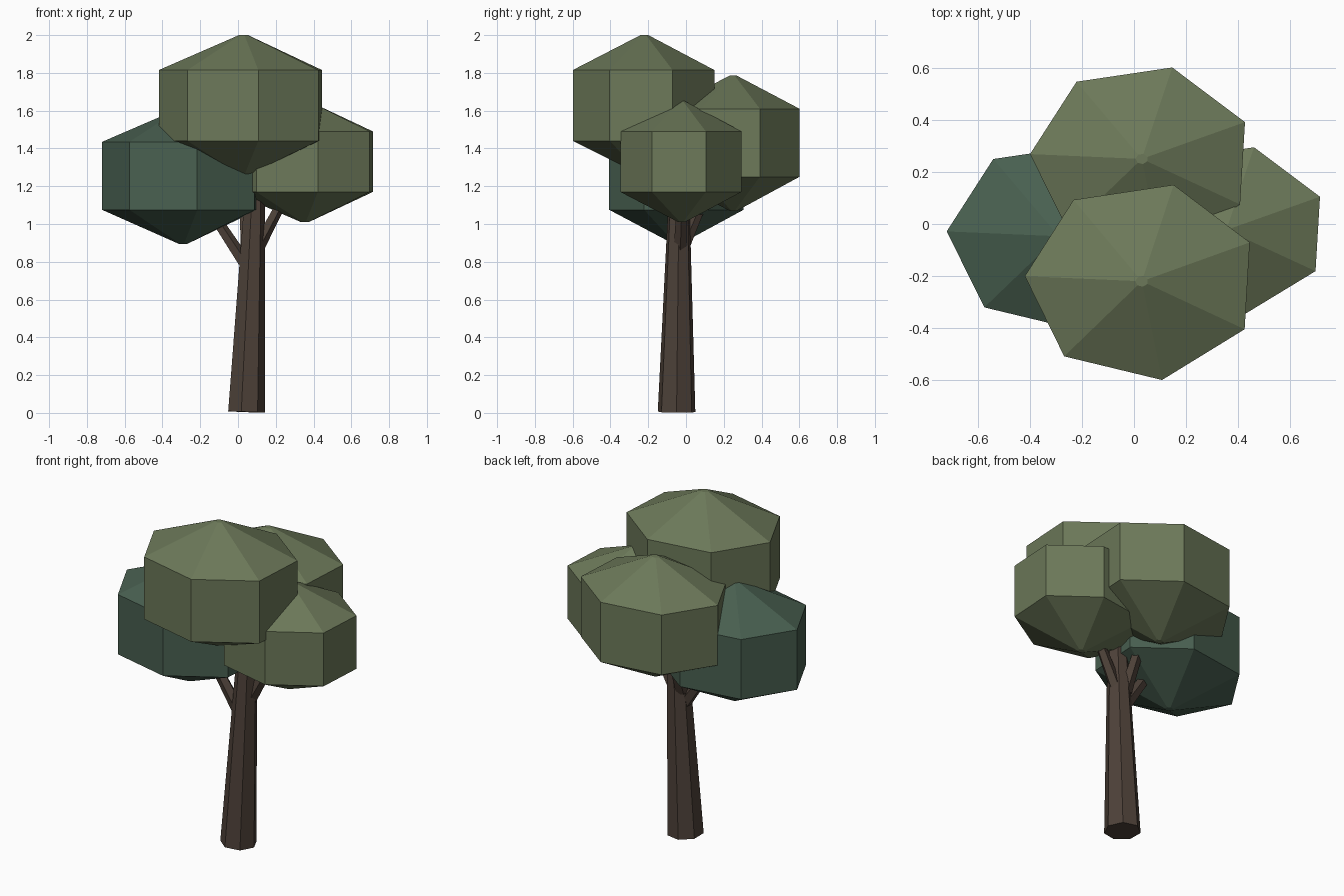
import bpy, bmesh
from math import sin, cos, tau, radians
from mathutils import Vector

if "Cube" in bpy.data.objects:
    bpy.data.objects.remove(bpy.data.objects["Cube"])


def material(name, rgb):
    m = bpy.data.materials.new(name)
    m.diffuse_color = (*rgb, 1)
    m.use_nodes = True
    m.node_tree.nodes["Principled BSDF"].inputs["Base Color"].default_value = m.diffuse_color
    return m


BARK = material("bark", (0.075, 0.053, 0.04))
LEAF = material("leaf_green", (0.15, 0.19, 0.10))
DARK = material("leaf_dark_green", (0.065, 0.115, 0.08))


def loft(name, rings, mat):
    """Skin closed rings of points, bottom to top, with capped ends."""
    bm = bmesh.new()
    loops = [[bm.verts.new(p) for p in ring] for ring in rings]
    n = len(loops[0])
    for a, b in zip(loops, loops[1:]):
        for i in range(n):
            j = (i + 1) % n
            bm.faces.new((a[i], a[j], b[j], b[i]))
    bm.faces.new(loops[0][::-1])
    bm.faces.new(loops[-1])
    bmesh.ops.recalc_face_normals(bm, faces=bm.faces)
    mesh = bpy.data.meshes.new(name)
    bm.to_mesh(mesh)
    bm.free()
    mesh.materials.append(mat)
    ob = bpy.data.objects.new(name, mesh)
    bpy.context.collection.objects.link(ob)
    return ob


def limb(name, start, end, r0, r1, sides):
    """Tapered limb, its ends square to its axis."""
    start, end = Vector(start), Vector(end)
    rot = Vector((0, 0, 1)).rotation_difference(end - start)
    rings = []
    for c, r in ((start, r0), (end, r1)):
        rings.append([c + rot @ Vector((r * cos(tau * i / sides), r * sin(tau * i / sides), 0))
                      for i in range(sides)])
    return loft(name, rings, BARK)


def foliage(name, x, y, rx, ry, heights, mat):
    """Seven-sided drum with a blunt cone above and below."""
    rings = []
    for z, s in zip(heights, (0.055, 1, 1, 0.055)):
        angles = [radians(22.8) + tau * i / 7 for i in range(7)]
        rings.append([(x + s * rx * cos(a), y + s * ry * sin(a), z) for a in angles])
    return loft(name, rings, mat)


# Trunk and branches
limb("trunk", (0.04, -0.05, 0.005), (0.09, -0.036, 1.25), 0.102, 0.052, 7)
limb("left_branch", (0.03, -0.04, 0.80), (-0.20, -0.045, 1.15), 0.037, 0.026, 5)
limb("right_branch", (0.10, -0.03, 0.87), (0.26, -0.02, 1.17), 0.037, 0.026, 5)
limb("back_branch", (0.045, -0.02, 0.87), (0.025, 0.13, 1.22), 0.037, 0.026, 5)

# Foliage clumps
foliage("front_foliage", 0.03, -0.22, 0.45, 0.385, (1.26, 1.44, 1.815, 2.0), LEAF)
foliage("back_foliage", 0.03, 0.25, 0.43, 0.365, (1.07, 1.25, 1.61, 1.785), LEAF)
foliage("right_foliage", 0.355, -0.023, 0.39, 0.33, (1.01, 1.17, 1.49, 1.65), LEAF)
foliage("left_foliage", -0.29, -0.047, 0.43, 0.365, (0.895, 1.075, 1.435, 1.61), DARK)
